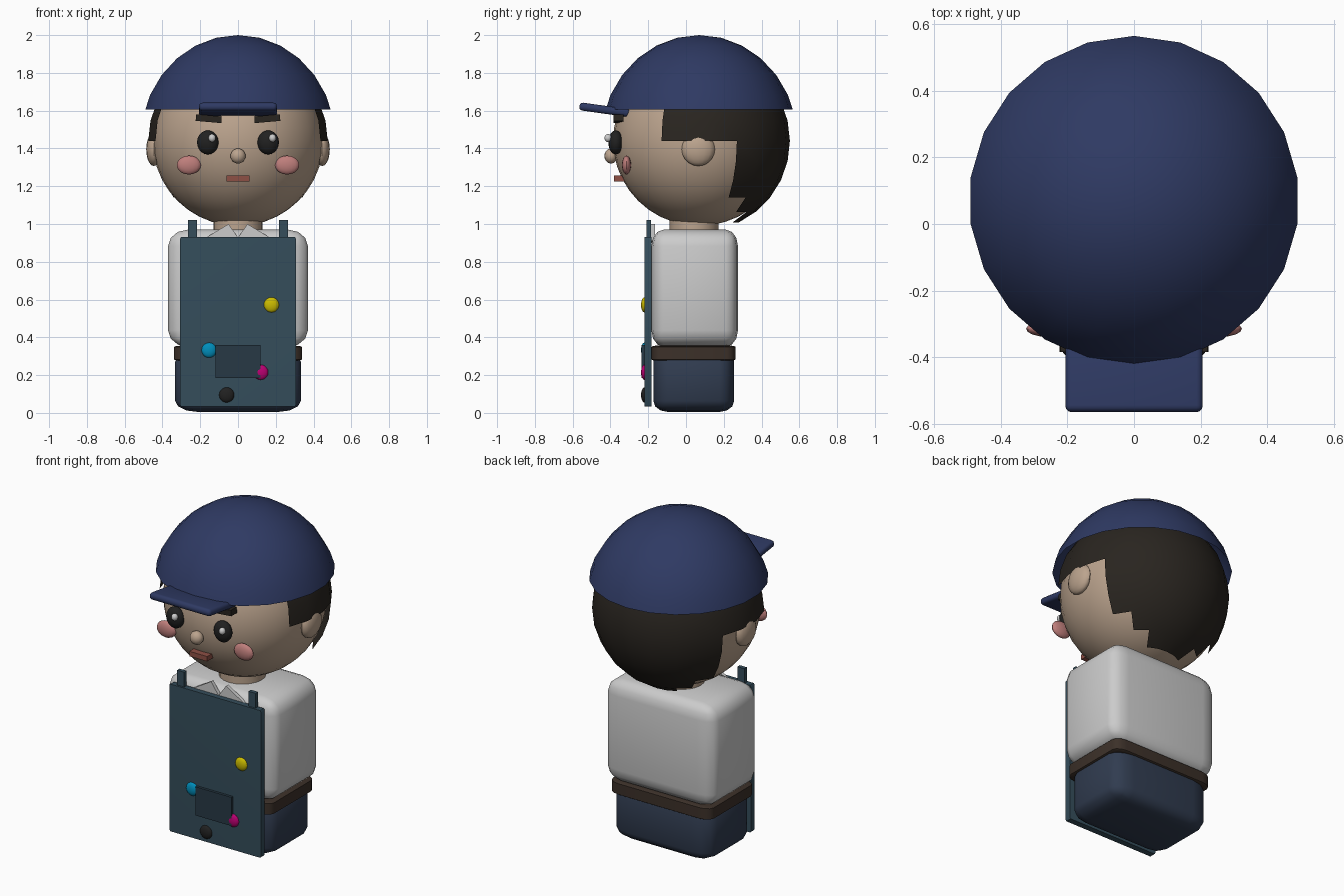
import bpy, bmesh, math
from mathutils import Matrix, Vector

if "Cube" in bpy.data.objects:
    bpy.data.objects.remove(bpy.data.objects["Cube"])


def mat(name, *rgb):
    m = bpy.data.materials.new(name)
    m.diffuse_color = (*rgb, 1)
    m.use_nodes = True
    m.node_tree.nodes["Principled BSDF"].inputs["Base Color"].default_value = m.diffuse_color
    return m


SKIN = mat("skin", .50, .37, .27)
NAVY = mat("navy", .028, .042, .125)
HAIR = mat("hair", .022, .018, .014)
BLACK = mat("black", .015, .015, .015)
WHITE = mat("white", .8, .8, .8)
PINK = mat("pink", .52, .21, .20)
LIP = mat("lip", .27, .08, .06)
APRON = mat("apron", .035, .075, .105)
POCKET = mat("pocket", .02, .04, .06)
TROUSER = mat("trouser", .03, .045, .08)
BELT = mat("belt", .045, .03, .022)
YELLOW = mat("yellow", .6, .5, 0)
CYAN = mat("cyan", 0, .27, .5)
MAGENTA = mat("magenta", .5, 0, .17)


def finish(name, bm, m, smooth=True):
    me = bpy.data.meshes.new(name)
    bm.to_mesh(me)
    bm.free()
    o = bpy.data.objects.new(name, me)
    bpy.context.collection.objects.link(o)
    if m:
        me.materials.append(m)
    if smooth:
        bpy.ops.object.select_all(action='DESELECT')
        o.select_set(True)
        bpy.context.view_layer.objects.active = o
        bpy.ops.object.shade_smooth_by_angle(angle=math.radians(40))
    return o


def place(bm, loc, scale, rot=None):
    r = rot if rot else Matrix()
    bm.transform(Matrix.Translation(loc) @ r @ Matrix.Diagonal((*scale, 1)))


def ball_mesh(seg=22, rings=14):
    bm = bmesh.new()
    bmesh.ops.create_uvsphere(bm, u_segments=seg, v_segments=rings, radius=1)
    return bm


def ball(name, loc, scale, m, rot=None, seg=16, rings=10):
    bm = ball_mesh(seg, rings)
    place(bm, loc, scale, rot)
    return finish(name, bm, m)


def box(name, lo, hi, m, bevel=0.0, seg=3, rot=None):
    """Box between two corners; bevel is a fraction of each side."""
    bm = bmesh.new()
    bmesh.ops.create_cube(bm, size=1)
    if bevel:
        bmesh.ops.bevel(bm, geom=bm.edges[:], offset=bevel, segments=seg,
                        profile=.5, affect='EDGES')
    lo, hi = Vector(lo), Vector(hi)
    place(bm, (lo + hi) / 2, hi - lo, rot)
    return finish(name, bm, m, bool(bevel))


# Head and neck
HC = Vector((0, .07, 1.44))
ball("head", HC, (.452, .456, .45), SKIN, seg=32, rings=20)
bm = bmesh.new()
bmesh.ops.create_cone(bm, cap_ends=True, segments=20, radius1=.13, radius2=.13, depth=.14)
place(bm, (0, .043, .97), (1, 1, 1))
finish("neck", bm, SKIN)

# Hair shell: stepped outline following the sphere's grid
bm = ball_mesh()
drop = []
for f in bm.faces:
    c = f.calc_center_median()
    ang = math.degrees(math.atan2(c.y, abs(c.x)))
    low = -math.degrees(math.asin(max(-1, min(1, c.z / c.length))))
    limit = -25 if low < 0 else 24 if low < 38.6 else 40 if low < 51.4 else 56
    if ang < limit or low > 64.3:
        drop.append(f)
bmesh.ops.delete(bm, geom=drop, context='FACES')
place(bm, HC, (.48, .48, .48))
finish("hair", bm, HAIR)

# Cap dome, open underneath, and visor
bm = ball_mesh()
place(bm, (0, .07, 1.44), (.522, .5215, .56))
bmesh.ops.bisect_plane(bm, geom=bm.verts[:] + bm.edges[:] + bm.faces[:],
                       plane_co=(0, 0, 1.605), plane_no=(0, 0, 1), clear_inner=True)
finish("cap_dome", bm, NAVY)
bm = bmesh.new()
bmesh.ops.create_cube(bm, size=1)
place(bm, (0, 0, 0), (.412, .27, .042))
bmesh.ops.bevel(bm, geom=bm.edges[:], offset=.018, segments=3, profile=.5, affect='EDGES')
place(bm, (0, -.431, 1.605), (1, 1, 1), Matrix.Rotation(math.radians(-8), 4, 'X'))
finish("cap_visor", bm, NAVY)

# Paired face parts and straps
for s, side in ((-1, "left"), (1, "right")):
    ball(f"ear_{side}", (s * .445, .065, 1.395), (.041, .088, .088), SKIN)
    ball(f"eye_{side}", (s * .16, -.372, 1.432), (.057, .039, .064), BLACK)
    ball(f"eye_glint_{side}", (s * .16 + .023, -.413, 1.455), (.019, .019, .021), WHITE)
    ball(f"cheek_{side}", (s * .26, -.315, 1.312), (.064, .024, .05), PINK)
    box(f"eyebrow_{side}", (s * .155 - .068, -.385, 1.54), (s * .155 + .068, -.33, 1.575),
        HAIR, rot=Matrix.Rotation(math.radians(-5 * s), 4, 'Y'))
    box(f"apron_strap_{side}", (s * .24 - .024, -.208, .88), (s * .24 + .024, -.184, 1.02), APRON)
    # Collar point: thin triangular prism
    bm = bmesh.new()
    vs = [bm.verts.new((s * x, -.187, z)) for x, z in ((-.02, .9), (.2, .91), (.05, 1.0))]
    face = bm.faces.new(vs)
    ext = bmesh.ops.extrude_face_region(bm, geom=[face])
    bmesh.ops.translate(bm, vec=(0, .022, 0),
                        verts=[v for v in ext["geom"] if isinstance(v, bmesh.types.BMVert)])
    bmesh.ops.recalc_face_normals(bm, faces=bm.faces[:])
    finish(f"collar_{side}", bm, None, False)

ball("nose", (0, -.397, 1.36), (.04, .035, .04), SKIN)
box("mouth", (-.06, -.382, 1.226), (.06, -.32, 1.256), LIP)

# Body
box("torso", (-.37, -.183, .35), (.37, .275, .97), None, .14)
box("belt", (-.34, -.183, .275), (.34, .263, .357), BELT, .1)
box("trousers", (-.333, -.173, .005), (.333, .255, .33), TROUSER, .18)
for o in [bpy.data.objects["belt"]]:
    o.name = "belt"

# Apron with pocket and paint spots
box("apron_panel", (-.308, -.22, .035), (.308, -.183, .93), APRON, .01, 1)
box("apron_pocket", (-.12, -.236, .186), (.12, -.21, .36), POCKET)
for name, x, z, m in (("yellow", .177, .572, YELLOW), ("cyan", -.153, .332, CYAN),
                      ("magenta", .12, .215, MAGENTA), ("black", -.06, .095, BLACK)):
    ball(f"paint_spot_{name}", (x, -.22, z), (.04, .018, .04), m)
